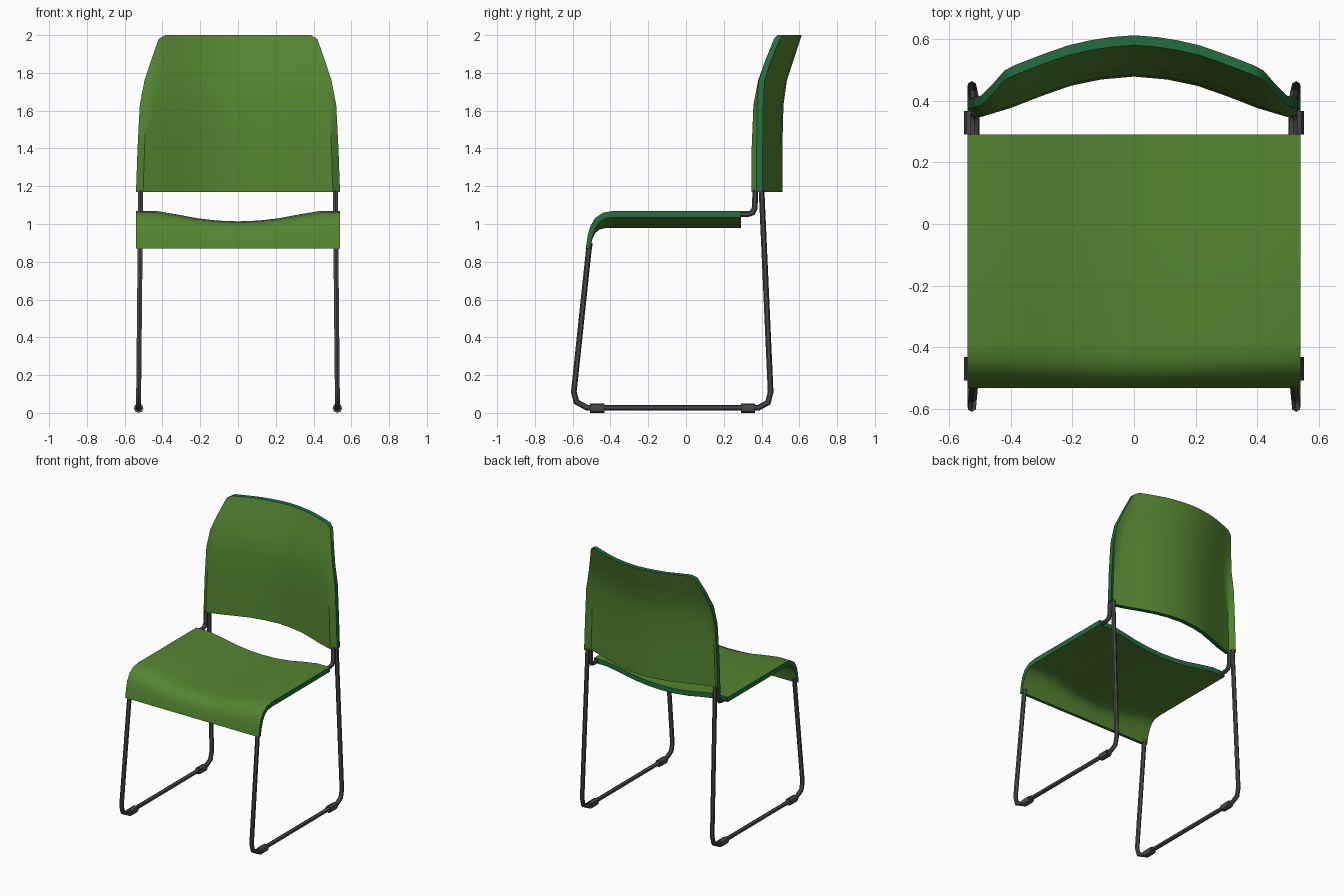
import bpy, bmesh, math
from mathutils import Vector

if "Cube" in bpy.data.objects:
    bpy.data.objects.remove(bpy.data.objects["Cube"])


def material(name, rgb):
    m = bpy.data.materials.new(name)
    m.diffuse_color = (*rgb, 1)
    m.use_nodes = True
    m.node_tree.nodes["Principled BSDF"].inputs["Base Color"].default_value = m.diffuse_color
    return m


GREEN = material("leaf green", (0.088, 0.235, 0.030))
RIM = material("dark green edge", (0.018, 0.155, 0.052))
METAL = material("dark grey metal", (0.070, 0.070, 0.072))


def finish(name, bm, mats, angle=45):
    bmesh.ops.recalc_face_normals(bm, faces=bm.faces)
    me = bpy.data.meshes.new(name)
    bm.to_mesh(me)
    bm.free()
    for m in mats:
        me.materials.append(m)
    ob = bpy.data.objects.new(name, me)
    bpy.context.collection.objects.link(ob)
    bpy.ops.object.select_all(action='DESELECT')
    ob.select_set(True)
    bpy.context.view_layer.objects.active = ob
    bpy.ops.object.shade_smooth_by_angle(angle=math.radians(angle))
    return ob


def lerp(table, t):
    """Piecewise linear lookup in a list of (key, value)."""
    for (a, va), (b, vb) in zip(table, table[1:]):
        if t <= b:
            return va + (vb - va) * max(0, (t - a) / (b - a))
    return table[-1][1]


def sheet(name, outer, inner):
    """Closed shell from two matching point grids, with a rim in its own colour."""
    bm = bmesh.new()
    A, B = [[[bm.verts.new(p) for p in row] for row in g] for g in (outer, inner)]
    R, C = len(A), len(A[0])
    for G in (A, B):
        for r in range(R - 1):
            for c in range(C - 1):
                bm.faces.new((G[r][c], G[r][c + 1], G[r + 1][c + 1], G[r + 1][c]))
    loop = [(0, c) for c in range(C)] + [(r, C - 1) for r in range(1, R)]
    loop += [(R - 1, c) for c in range(C - 2, -1, -1)] + [(r, 0) for r in range(R - 2, 0, -1)]
    for (r, c), (s, d) in zip(loop, loop[1:] + loop[:1]):
        f = bm.faces.new((A[r][c], A[s][d], B[s][d], B[r][c]))
        f.material_index = 1
    return finish(name, bm, (GREEN, RIM))


def mirrored(xs):
    return [-x for x in reversed(xs) if x > 0] + xs


# seat: profile with rolled front (top y,z / under y,z / amount of dip)
seat_rows = [(0.29, 1.07, 0.29, 1.035, 1), (0.0, 1.07, 0.0, 1.035, 1),
             (-0.38, 1.07, -0.375, 1.035, 1), (-0.44, 1.06, -0.425, 1.03, 0.9),
             (-0.483, 1.03, -0.458, 1.01, 0.7), (-0.508, 0.985, -0.48, 0.975, 0.4),
             (-0.52, 0.94, -0.495, 0.935, 0.2), (-0.531, 0.87, -0.509, 0.87, 0)]
dip = [(0, 0.056), (0.11, 0.052), (0.22, 0.039), (0.33, 0.018), (0.44, 0.0), (0.54, 0.0)]
seat_x = mirrored([k for k, _ in dip])
sheet("seat",
      [[(x, y, z - d * lerp(dip, abs(x))) for x in seat_x] for y, z, _, _, d in seat_rows],
      [[(x, y, z - d * lerp(dip, abs(x))) for x in seat_x] for _, _, y, z, d in seat_rows])

# backrest: rows of height, half width, backward lean
back_rows = [(1.17, 0.54, 0.0), (1.4, 0.532, 0.0), (1.63, 0.52, 0.006), (1.76, 0.495, 0.024),
             (1.87, 0.459, 0.06), (1.98, 0.42, 0.096), (2.0, 0.385, 0.102)]
bow = [(0, 0.478), (0.1, 0.47), (0.2, 0.45), (0.3, 0.415), (0.4, 0.376), (0.46, 0.358), (0.5, 0.346)]
back_u = mirrored([0, 0.2, 0.38, 0.56, 0.74, 0.85, 0.93, 1.0])


def back_point(u, row, thick):
    z, w, lean = row
    x = u * w
    y = lerp(bow, abs(x)) + lean + thick
    if abs(u) == 1:                       # side edges turn back round the tubes
        y += 0.028 * max(0, min(1, (1.9 - z) / 0.3))
    return (x, y, z)


sheet("backrest",
      [[back_point(u, r, 0) for u in back_u] for r in back_rows],
      [[back_point(u, r, 0.032) for u in back_u] for r in back_rows])


def tube(name, path, radius=0.015, sides=6):
    bm = bmesh.new()
    pts = [Vector(p) for p in path]
    rings = []
    for i, p in enumerate(pts):
        a = (p - pts[i - 1]).normalized() if i else None
        b = (pts[i + 1] - p).normalized() if i + 1 < len(pts) else None
        t = ((a or b) + (b or a)).normalized()
        k = radius / max(0.5, t.dot(a or b))
        n = t.cross(Vector((1, 0, 0))).normalized()
        s = t.cross(n)
        rings.append([bm.verts.new(p + n * k * math.cos(q) + s * radius * math.sin(q))
                      for q in (math.tau * j / sides for j in range(sides))])
    for r, q in zip(rings, rings[1:]):
        for j in range(sides):
            h = (j + 1) % sides
            bm.faces.new((r[j], r[h], q[h], q[j]))
    bm.faces.new(rings[0])
    bm.faces.new(rings[-1])
    return finish(name, bm, (METAL,))


# sled frame, support bracket and foot pads on each side
leg = [(-0.508, 0.9), (-0.515, 0.86), (-0.594, 0.11), (-0.58, 0.058), (-0.525, 0.028),
       (0.385, 0.028), (0.434, 0.055), (0.448, 0.11), (0.408, 1.0), (0.4, 1.18)]
bracket = [(0.27, 1.053), (0.33, 1.053), (0.352, 1.06), (0.364, 1.085), (0.367, 1.18)]
for side, label in ((-1, "left"), (1, "right")):
    place = lambda pts: [(side * (0.527 - 0.01 * z), y, z) for y, z in pts]
    tube(label + "_sled_leg", place(leg))
    tube(label + "_seat_bracket", place(bracket))
    for y, end in ((-0.47, "front"), (0.328, "rear")):
        tube(f"{label}_{end}_foot_pad",
             [(side * 0.526, y - 0.038, 0.025), (side * 0.526, y + 0.038, 0.025)], 0.025, 8)
